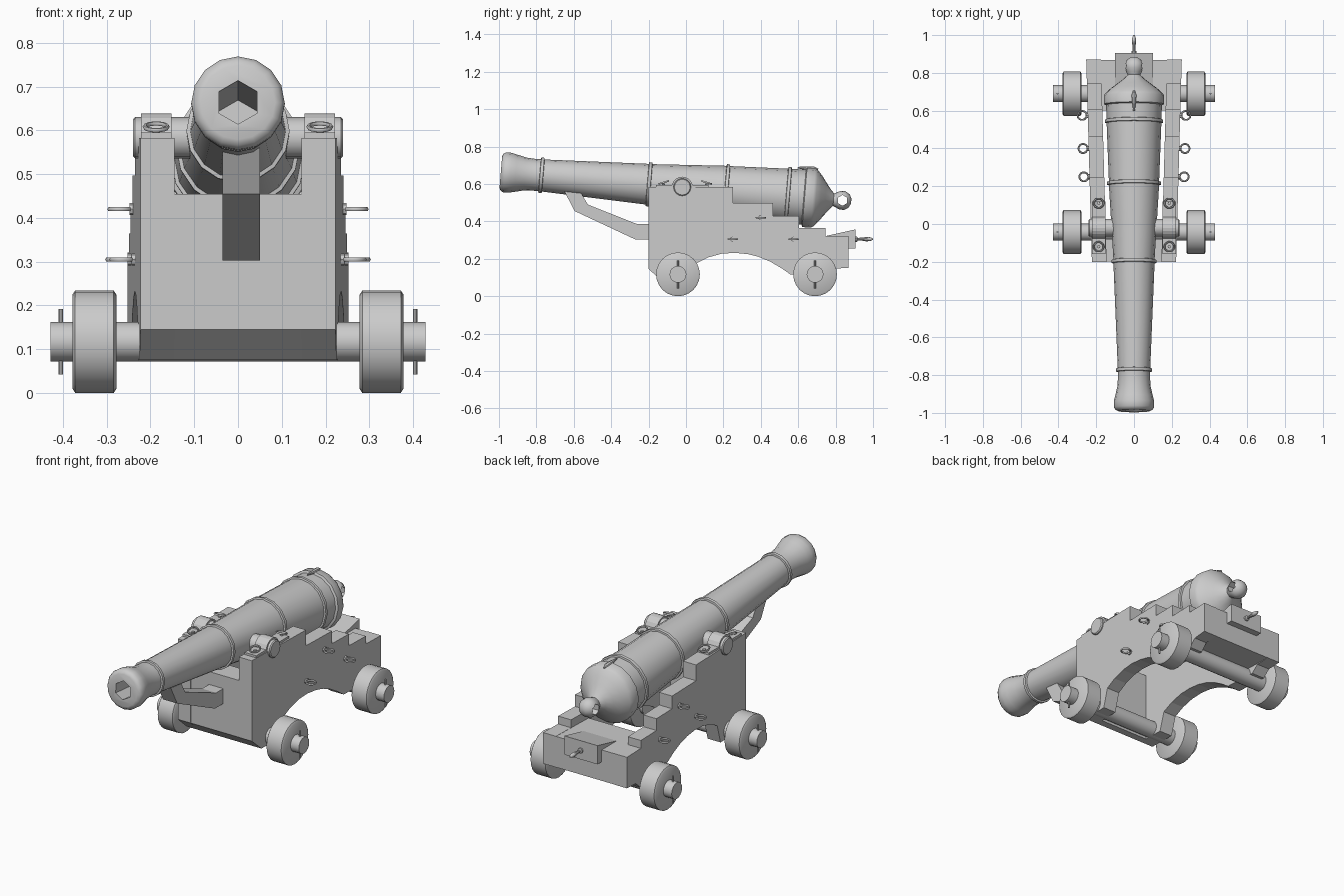
import bpy, bmesh, math
from mathutils import Matrix, Vector

if "Cube" in bpy.data.objects:
    bpy.data.objects.remove(bpy.data.objects["Cube"])

TILT = math.radians(4.75)
MUZZLE = Vector((0, -0.99, 0.664))
BARREL = Matrix.Translation(MUZZLE) @ Matrix.Rotation(-TILT, 4, 'X')


def finish(name, bm, smooth=None):
    bmesh.ops.recalc_face_normals(bm, faces=bm.faces)
    me = bpy.data.meshes.new(name)
    bm.to_mesh(me)
    bm.free()
    ob = bpy.data.objects.new(name, me)
    bpy.context.collection.objects.link(ob)
    if smooth:
        bpy.ops.object.select_all(action='DESELECT')
        ob.select_set(True)
        bpy.context.view_layer.objects.active = ob
        bpy.ops.object.shade_smooth_by_angle(angle=math.radians(smooth))
    return ob


def prism(name, yz, x0, x1, shear=0.0, side=1):
    """Extrude a side-view outline across x, optionally splayed along y."""
    bm = bmesh.new()
    a, b = [[bm.verts.new((side * (x + (y + 0.2) * shear), y, z)) for y, z in yz]
            for x in (x0, x1)]
    bm.faces.new(a)
    bm.faces.new(b)
    for i in range(len(yz)):
        j = (i + 1) % len(yz)
        bm.faces.new((a[i], a[j], b[j], b[i]))
    return finish(name, bm)


def lathe(name, prof, mat, n=16, smooth=35):
    """Revolve (distance, radius) points about local y, closed by end caps."""
    bm = bmesh.new()
    rings = [[bm.verts.new(mat @ Vector((r * math.sin(math.tau * k / n), s,
              r * math.cos(math.tau * k / n)))) for k in range(n)] for s, r in prof]
    for a, b in zip(rings, rings[1:]):
        for k in range(n):
            m = (k + 1) % n
            bm.faces.new((a[k], a[m], b[m], b[k]))
    bm.faces.new(rings[0])
    bm.faces.new(rings[-1])
    return finish(name, bm, smooth)


def torus(name, center, R, r, rot=Matrix(), n=14, m=6):
    bm = bmesh.new()
    mat = Matrix.Translation(center) @ rot
    g = [[bm.verts.new(mat @ Vector(((R + r * math.cos(math.tau * j / m)) * math.cos(math.tau * i / n),
          (R + r * math.cos(math.tau * j / m)) * math.sin(math.tau * i / n),
          r * math.sin(math.tau * j / m)))) for j in range(m)] for i in range(n)]
    for i in range(n):
        for j in range(m):
            i2, j2 = (i + 1) % n, (j + 1) % m
            bm.faces.new((g[i][j], g[i2][j], g[i2][j2], g[i][j2]))
    return finish(name, bm, 60)


def along_x(x, y, z):
    """Matrix placing a lathe's local y axis along world x."""
    return Matrix.Translation((x, y, z)) @ Matrix.Rotation(-math.pi / 2, 4, 'Z')


def upright(x, y, z):
    return Matrix.Translation((x, y, z)) @ Matrix.Rotation(math.pi / 2, 4, 'X')


def cut(ob, cutter):
    mod = ob.modifiers.new("cut", 'BOOLEAN')
    mod.operation, mod.solver, mod.object = 'DIFFERENCE', 'EXACT', cutter
    deps = bpy.context.evaluated_depsgraph_get()
    me = bpy.data.meshes.new_from_object(ob.evaluated_get(deps))
    ob.modifiers.clear()
    ob.data = me
    bpy.data.objects.remove(cutter)


# Barrel with reinforcing rings, domed breech and knob
def band(s, r, h=0.009, w=0.02):
    return [(s, r), (s + 0.002, r + h), (s + w - 0.002, r + h), (s + w, r)]


profile = [(0, 0.085), (0.006, 0.098), (0.02, 0.107), (0.05, 0.107), (0.08, 0.1),
           (0.13, 0.088), (0.18, 0.085)]
profile += band(0.208, 0.086) + band(0.785, 0.109) + band(1.2, 0.133) + band(1.53, 0.145)
profile += [(1.625, 0.148), (1.63, 0.16), (1.675, 0.16), (1.69, 0.15), (1.715, 0.122),
            (1.74, 0.088), (1.765, 0.055), (1.785, 0.034), (1.8, 0.04), (1.82, 0.05),
            (1.845, 0.05), (1.868, 0.036), (1.88, 0.014)]
barrel = lathe("barrel", profile, BARREL)
cut(barrel, lathe("bore_cutter", [(-0.05, 0.05), (0.54, 0.05)], BARREL, 6, None))
hole = BARREL @ Vector((0, 1.833, 0))
cut(barrel, lathe("knob_hole_cutter", [(-0.1, 0.029), (0.1, 0.029)], along_x(*hole), 6, None))

# Vent patch on top of the breech
lathe("vent_patch", [(1.58, 0.004), (1.64, 0.012), (1.665, 0.014), (1.69, 0.004)],
      BARREL @ Matrix.Translation((0, 0, 0.155)), 8)

# Trunnions
TY, TZ = -0.02, 0.583
lathe("trunnions", [(-0.24, 0.042), (-0.235, 0.047), (0.235, 0.047), (0.24, 0.042)],
      along_x(0, TY, TZ), 16)

# Stepped cheeks with arched underside
cheek = [(-0.2, 0.145), (-0.2, 0.583), (0.25, 0.583), (0.25, 0.497), (0.465, 0.497),
         (0.465, 0.428), (0.605, 0.428), (0.605, 0.364), (0.745, 0.364), (0.745, 0.321),
         (0.87, 0.321), (0.87, 0.152), (0.79, 0.147), (0.75, 0.11), (0.56, 0.115),
         (0.51, 0.15), (0.45, 0.185), (0.39, 0.21), (0.33, 0.225), (0.26, 0.232),
         (0.19, 0.227), (0.12, 0.208), (0.06, 0.178), (0.03, 0.075), (-0.12, 0.075)]

# Cap strap over each trunnion
strap = [(TY - 0.14, TZ), (TY - 0.14, TZ + 0.012)]
strap += [(TY - 0.056 * math.cos(math.pi * k / 10), TZ + max(0.012, 0.056 * math.sin(math.pi * k / 10)))
          for k in range(11)]
strap += [(TY + 0.14, TZ + 0.012), (TY + 0.14, TZ)]

for side, tag in ((1, "right"), (-1, "left")):
    prism("cheek_" + tag, cheek, 0.145, 0.223, 0.028, side)
    prism("trunnion_cap_" + tag, strap, 0.152, 0.222, 0.0, side)
    # Eye bolts holding the cap
    for y, t in ((TY - 0.1, 0.3), (TY + 0.13, -0.3)):
        torus("cap_eye_" + tag, (side * 0.187, y, TZ + 0.025), 0.026, 0.005,
              Matrix.Rotation(t, 4, 'X'))
        lathe("cap_bolt_" + tag, [(-0.03, 0.009), (0.01, 0.009)],
              upright(side * 0.187, y, TZ + 0.01), 8)
    # Tackle rings on the outer cheek face
    for y, z in ((0.25, 0.305), (0.4, 0.42), (0.575, 0.305)):
        out = 0.223 + (y + 0.2) * 0.028
        torus("tackle_ring_" + tag, (side * (out + 0.03), y, z), 0.024, 0.005)
        lathe("ring_plate_" + tag, [(-0.008, 0.014), (0.008, 0.014)],
              along_x(side * out, y, z), 8)

# Front transom and rear block
prism("front_transom", [(-0.199, 0.145), (-0.199, 0.455), (-0.08, 0.455), (-0.08, 0.075),
                        (-0.12, 0.075)], -0.16, 0.16)
prism("rear_block", [(0.6, 0.152), (0.6, 0.32), (0.869, 0.32), (0.869, 0.152)], -0.18, 0.18)

# Bracket reaching forward under the barrel
prism("front_bracket", [(-0.65, 0.56), (-0.56, 0.55), (-0.525, 0.49), (-0.26, 0.385),
                        (-0.19, 0.385), (-0.19, 0.303), (-0.27, 0.303), (-0.595, 0.455)],
      -0.035, 0.05)

# Elevating wedge and its turned handle
prism("wedge", [(0.56, 0.28), (0.905, 0.357), (0.905, 0.255), (0.56, 0.255)], -0.1, 0.1)
lathe("wedge_handle", [(0.9, 0.014), (0.915, 0.014), (0.918, 0.007), (0.94, 0.008),
                       (0.965, 0.012), (0.985, 0.01), (1.0, 0.004)],
      Matrix.Translation((0, 0, 0.305)), 10)

# Axles, wheels and linch pins
for y, tag in ((-0.043, "front"), (0.69, "rear")):
    lathe("axle_" + tag, [(-0.428, 0.045), (0.428, 0.045)], along_x(0, y, 0.117), 16)
    for side in (1, -1):
        lathe("wheel_" + tag, [(-0.05, 0.108), (-0.044, 0.117), (0.044, 0.117), (0.05, 0.108)],
              along_x(side * 0.328, y, 0.117), 24)
        lathe("linch_pin_" + tag, [(-0.075, 0.005), (0.075, 0.005)],
              upright(side * 0.405, y, 0.117), 8)
